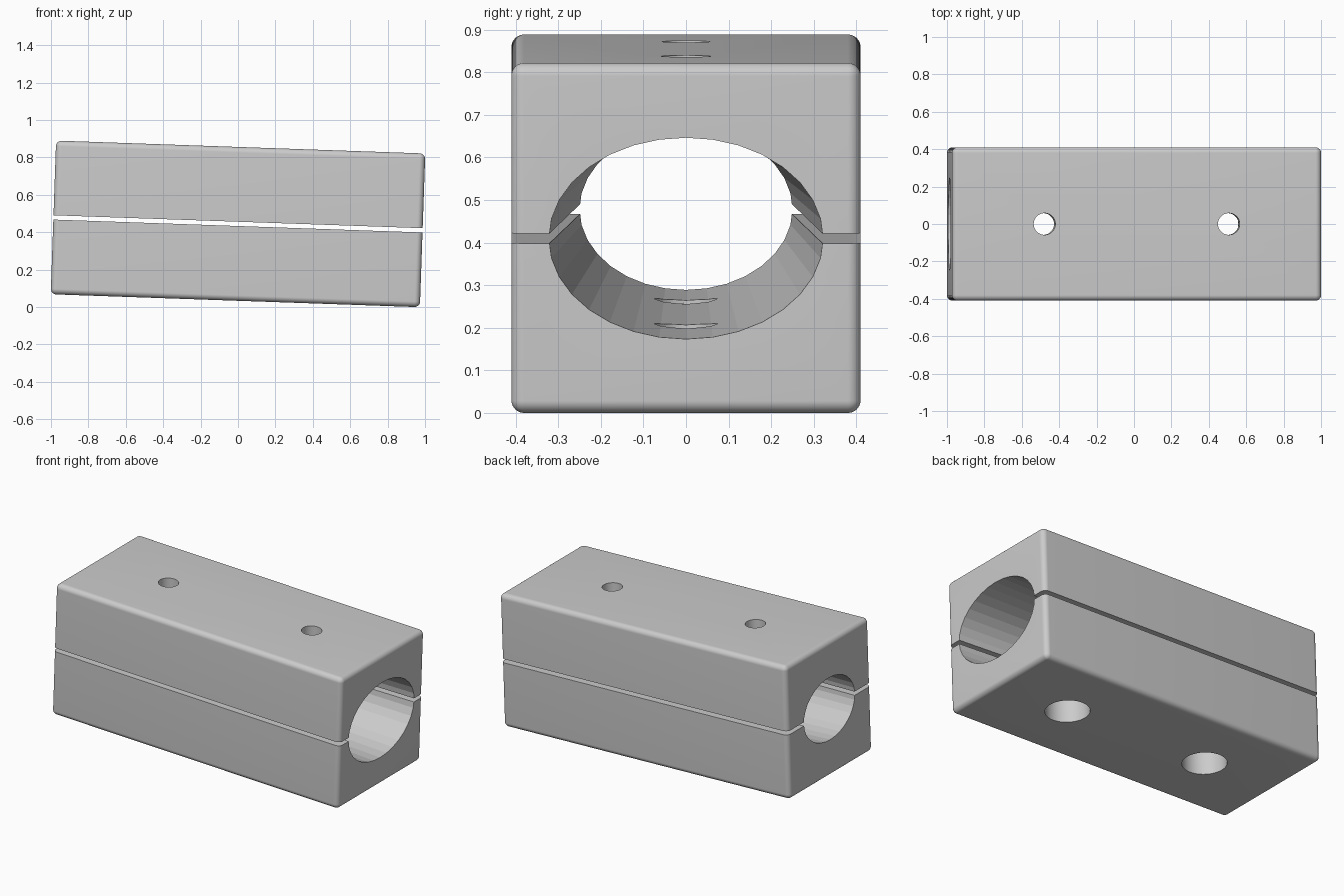
import bpy
import bmesh
from math import radians, cos, sin, tau
from mathutils import Matrix

if "Cube" in bpy.data.objects:
    bpy.data.objects.remove(bpy.data.objects["Cube"])

LENGTH, WIDTH, HEIGHT = 1.975, 0.82, 0.822
ROUND, GAP, TILT = 0.03, 0.023, radians(2)
BOLT_X = 0.493

grey = bpy.data.materials.new("plain grey")
grey.use_nodes = True
grey.diffuse_color = (0.6, 0.6, 0.6, 1)
grey.node_tree.nodes["Principled BSDF"].inputs["Base Color"].default_value = grey.diffuse_color


def finish(bm, name):
    bmesh.ops.recalc_face_normals(bm, faces=bm.faces)
    mesh = bpy.data.meshes.new(name)
    bm.to_mesh(mesh)
    bm.free()
    mesh.materials.append(grey)
    obj = bpy.data.objects.new(name, mesh)
    bpy.context.collection.objects.link(obj)
    return obj


def box(name, size, z=0, rounding=0):
    bm = bmesh.new()
    bmesh.ops.create_cube(bm, size=1, matrix=Matrix.Translation((0, 0, z)) @ Matrix.Diagonal((*size, 1)))
    if rounding:
        bmesh.ops.bevel(bm, geom=bm.edges[:], offset=rounding, segments=12, profile=0.5, affect='EDGES')
    return finish(bm, name)


def cylinder(name, x, radius, bottom, top):
    bm = bmesh.new()
    bmesh.ops.create_cone(bm, cap_ends=True, segments=64, radius1=radius, radius2=radius,
                          depth=top - bottom,
                          matrix=Matrix.Translation((x, 0, (top + bottom) / 2)))
    return finish(bm, name)


def tapered_bore(name, sides=32):
    # Elliptical cutter, wider at +x, running a little past both ends
    bm = bmesh.new()
    rings = []
    for x in (-LENGTH / 2 - 0.1, LENGTH / 2 + 0.1):
        t = x / LENGTH + 0.5
        ry, rz = 0.25 + 0.072 * t, 0.19 + 0.0465 * t
        rings.append([bm.verts.new((x, ry * cos(tau * i / sides), rz * sin(tau * i / sides)))
                      for i in range(sides)])
    for i in range(sides):
        j = (i + 1) % sides
        bm.faces.new((rings[0][i], rings[0][j], rings[1][j], rings[1][i]))
    bm.faces.new(rings[0])
    bm.faces.new(rings[1])
    return finish(bm, name)


def cut(obj, cutters):
    for cutter in cutters:
        cutter.hide_render = True
        mod = obj.modifiers.new("cut", 'BOOLEAN')
        mod.operation, mod.solver, mod.object = 'DIFFERENCE', 'EXACT', cutter
    bpy.context.view_layer.update()
    mesh = bpy.data.meshes.new_from_object(obj.evaluated_get(bpy.context.evaluated_depsgraph_get()))
    obj.modifiers.clear()
    obj.data = mesh
    for cutter in cutters:
        bpy.data.objects.remove(cutter)


def clamp_half(name, side):
    # Half of a rounded block, with the bore and bolt holes removed
    half = box(name, (LENGTH, WIDTH, HEIGHT), rounding=ROUND)
    cutters = [box("other_side_cutter", (3, 2, 1), side * (GAP / 2 - 0.5)),
               tapered_bore("bore_cutter")]
    for x in (-BOLT_X, BOLT_X):
        if side > 0:
            cutters.append(cylinder("bolt_hole_cutter", x, 0.058, -0.05, 0.6))
        else:
            cutters.append(cylinder("bolt_hole_cutter", x, 0.074, -0.6, 0.05))
            cutters.append(cylinder("counterbore_cutter", x, 0.125, -0.6, -HEIGHT / 2 + 0.15))
    cut(half, cutters)
    half.data.transform(Matrix.Rotation(TILT, 4, 'Y'))
    return half


halves = [clamp_half("upper_clamp_half", 1), clamp_half("lower_clamp_half", -1)]

# Stand the tilted pair on the ground and shade it
lowest = min(v.co.z for h in halves for v in h.data.vertices)
bpy.ops.object.select_all(action='DESELECT')
for half in halves:
    half.data.transform(Matrix.Translation((0, 0, -lowest)))
    half.select_set(True)
bpy.context.view_layer.objects.active = halves[0]
bpy.ops.object.shade_smooth_by_angle(angle=radians(8))
